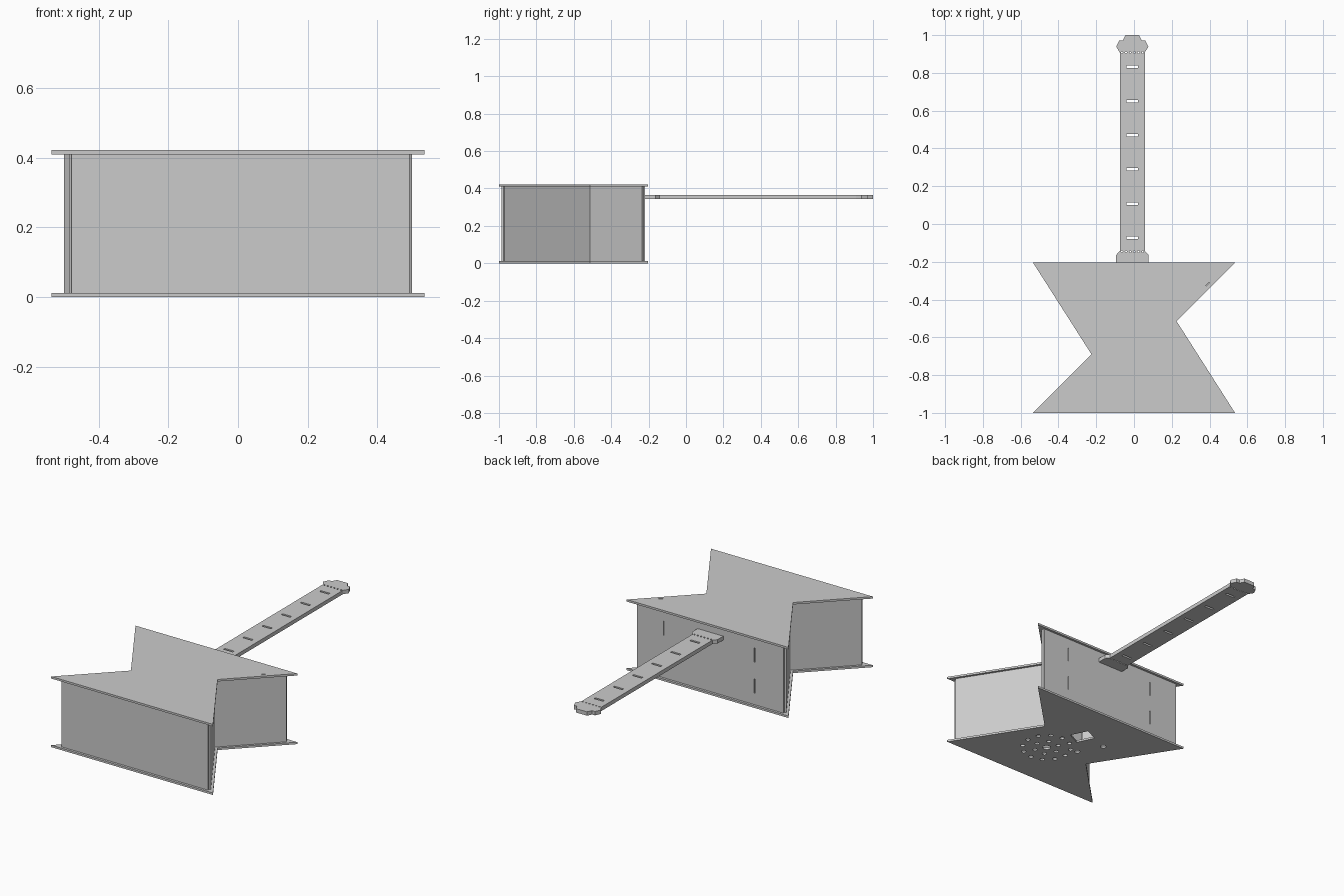
import bpy, bmesh, math
from mathutils import Vector, Matrix

cube = bpy.data.objects.get("Cube")
if cube:
    bpy.data.objects.remove(cube, do_unlink=True)

grey = bpy.data.materials.new("plain grey")
grey.use_nodes = True
grey.diffuse_color = (0.6, 0.6, 0.6, 1)
grey.node_tree.nodes["Principled BSDF"].inputs["Base Color"].default_value = (0.6, 0.6, 0.6, 1)


def prisms(name, shapes):
    """Object made of upright prisms, each given as (outline, bottom, top)."""
    bm = bmesh.new()
    for pts, z0, z1 in shapes:
        face = bm.faces.new([bm.verts.new((p[0], p[1], z0)) for p in pts])
        ext = bmesh.ops.extrude_face_region(bm, geom=[face])["geom"]
        top = [v for v in ext if isinstance(v, bmesh.types.BMVert)]
        bmesh.ops.translate(bm, verts=top, vec=(0, 0, z1 - z0))
    bmesh.ops.recalc_face_normals(bm, faces=bm.faces[:])
    mesh = bpy.data.meshes.new(name)
    bm.to_mesh(mesh)
    bm.free()
    mesh.materials.append(grey)
    obj = bpy.data.objects.new(name, mesh)
    bpy.context.collection.objects.link(obj)
    return obj


def cut(obj, shapes):
    """Cut prisms out of an object and keep the plain result."""
    cutter = prisms("cutter", shapes)
    cutter.hide_render = True
    mod = obj.modifiers.new("holes", "BOOLEAN")
    mod.operation, mod.solver, mod.object = "DIFFERENCE", "EXACT", cutter
    graph = bpy.context.evaluated_depsgraph_get()
    mesh = bpy.data.meshes.new_from_object(obj.evaluated_get(graph))
    obj.modifiers.clear()
    obj.data = mesh
    bpy.data.objects.remove(cutter, do_unlink=True)


def rect(x, y, w, h, angle=0):
    turn = Matrix.Rotation(math.radians(angle), 2)
    corners = ((-1, -1), (1, -1), (1, 1), (-1, 1))
    return [Vector((x, y)) + turn @ Vector((w / 2 * a, h / 2 * b)) for a, b in corners]


def disc(x, y, r, n=12):
    return [(x + r * math.cos(math.tau * i / n), y + r * math.sin(math.tau * i / n)) for i in range(n)]


# Body outline, counter-clockwise: a box pinched by two offset notches
half = [Vector(p) for p in ((0.535, -0.398), (0.225, 0.088), (0.535, 0.398))]
centre = Vector((0, -0.602))
outline = [centre + p for p in half] + [centre - p for p in half]
count = len(outline)
HEIGHT, PLATE = 0.422, 0.012


def inset(d):
    """Outline moved inwards by d with mitred corners."""
    result = []
    for i, p in enumerate(outline):
        a = (p - outline[i - 1]).normalized()
        b = (outline[(i + 1) % count] - p).normalized()
        na, nb = Vector((-a.y, a.x)), Vector((-b.y, b.x))
        result.append(p + (na + nb) * d / (1 + na.dot(nb)))
    return result


# Top and bottom plates
top_plate = prisms("top_plate", [(outline, HEIGHT - PLATE, HEIGHT)])
cut(top_plate, [(rect(0.39, -0.318, 0.025, 0.005, 45), 0.3, 0.5)])
bottom_plate = prisms("bottom_plate", [(outline, 0, PLATE)])

# Bottom openings: rings of sound holes, a slanted window and two round holes
sound = Vector((0.064, -0.69))
holes = [disc(sound.x, sound.y, 0.023), disc(-0.175, -0.478, 0.016),
         disc(-0.099, -0.615, 0.015), rect(-0.012, -0.467, 0.088, 0.11, 26)]
for number, radius in ((6, 0.07), (12, 0.137)):
    holes += [disc(*(sound + Vector(p)), 0.013) for p in disc(0, 0, radius, number)]
cut(bottom_plate, [(h, -0.1, 0.1) for h in holes])

# Wall panels with square ends, one for each side
outer, inner = inset(0.014), inset(0.024)
names = ("right_rear_side", "right_front_side", "back_wall",
         "left_front_side", "left_rear_side", "front_wall")
names = ("right_side_front", "right_side_rear", "back_wall",
         "left_side_rear", "left_side_front", "front_wall")
walls = {}
for i, name in enumerate(names):
    j = (i + 1) % count
    along = (outline[j] - outline[i]).normalized()
    start = max((p[i] - outer[i]).dot(along) for p in (outer, inner))
    end = min((p[j] - outer[i]).dot(along) for p in (outer, inner))
    a, b = outer[i] + along * start, outer[i] + along * end
    depth = Vector((-along.y, along.x)) * 0.01
    walls[name] = prisms(name, [([a, b, b + depth, a + depth], PLATE, HEIGHT - PLATE)])

# Narrow upright slots in the back wall
cut(walls["back_wall"], [(rect(x, -0.22, 0.006, 0.1), z, z + 0.085)
                         for x in (-0.3, 0.3) for z in (0.08, 0.265)])

# Neck with a flared foot and a stepped head
MID = -0.009
side = [(0.085, -0.218), (0.085, -0.163), (0.066, -0.143), (0.066, 0.908), (0.085, 0.938),
        (0.069, 0.972), (0.05, 0.972), (0.036, 1.0)]
neck_outline = [(MID + x, y) for x, y in side] + [(MID - x, y) for x, y in reversed(side)]
neck = prisms("neck", [(neck_outline, 0.343, 0.366)])

# Fret slots and the two rows of string holes
cuts = [rect(MID, -0.073 + 0.181 * i, 0.06, 0.013) for i in range(6)]
cuts += [disc(MID - 0.055 + 0.022 * i, y, 0.005, 8) for i in range(6) for y in (-0.146, 0.908)]
cut(neck, [(c, 0.3, 0.4) for c in cuts])
